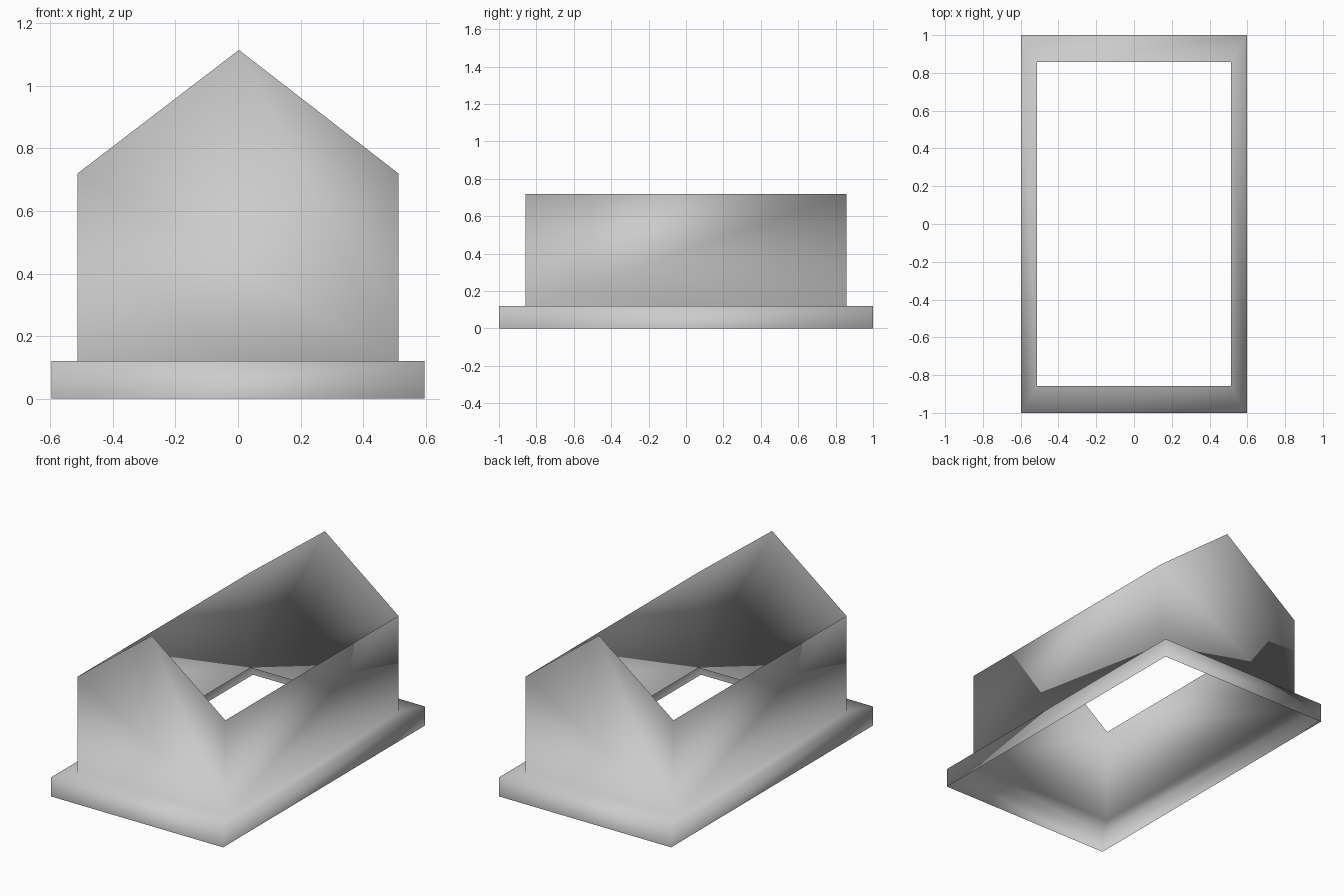
import bpy
import bmesh

cube = bpy.data.objects.get("Cube")
if cube:
    bpy.data.objects.remove(cube, do_unlink=True)

# One plain grey for the whole shell
grey = bpy.data.materials.new("light grey")
colour = (0.6, 0.6, 0.6, 1)
grey.diffuse_color = colour
grey.use_nodes = True
grey.node_tree.nodes["Principled BSDF"].inputs["Base Color"].default_value = colour

BASE = (0.597, 1.0)
WALL = (0.513, 0.858)
BASE_TOP, EAVES, PEAK = 0.12, 0.72, 1.115

bm = bmesh.new()


def ring(half, z):
    """Rectangle of vertices, anticlockwise from the front right corner."""
    hx, hy = half
    return [bm.verts.new((sx * hx, sy * hy, z))
            for sx, sy in ((-1, -1), (1, -1), (1, 1), (-1, 1))]


# Base skirt, ledge and house walls as one continuous open shell
rings = [ring(BASE, 0), ring(BASE, BASE_TOP), ring(WALL, BASE_TOP), ring(WALL, EAVES)]
for level, (low, high) in enumerate(zip(rings, rings[1:])):
    for i in range(4):
        j = (i + 1) % 4
        face = [low[i], low[j], high[j], high[i]]
        # Front and back walls rise to a gable peak
        if level == 2 and i in (0, 2):
            y = low[i].co.y
            face.insert(3, bm.verts.new((0.003, y, PEAK)))
        bm.faces.new(face)

for f in bm.faces:
    f.smooth = True
bm.normal_update()

mesh = bpy.data.meshes.new("house_shell")
bm.to_mesh(mesh)
bm.free()
mesh.materials.append(grey)
shell = bpy.data.objects.new("house_shell", mesh)
bpy.context.collection.objects.link(shell)
